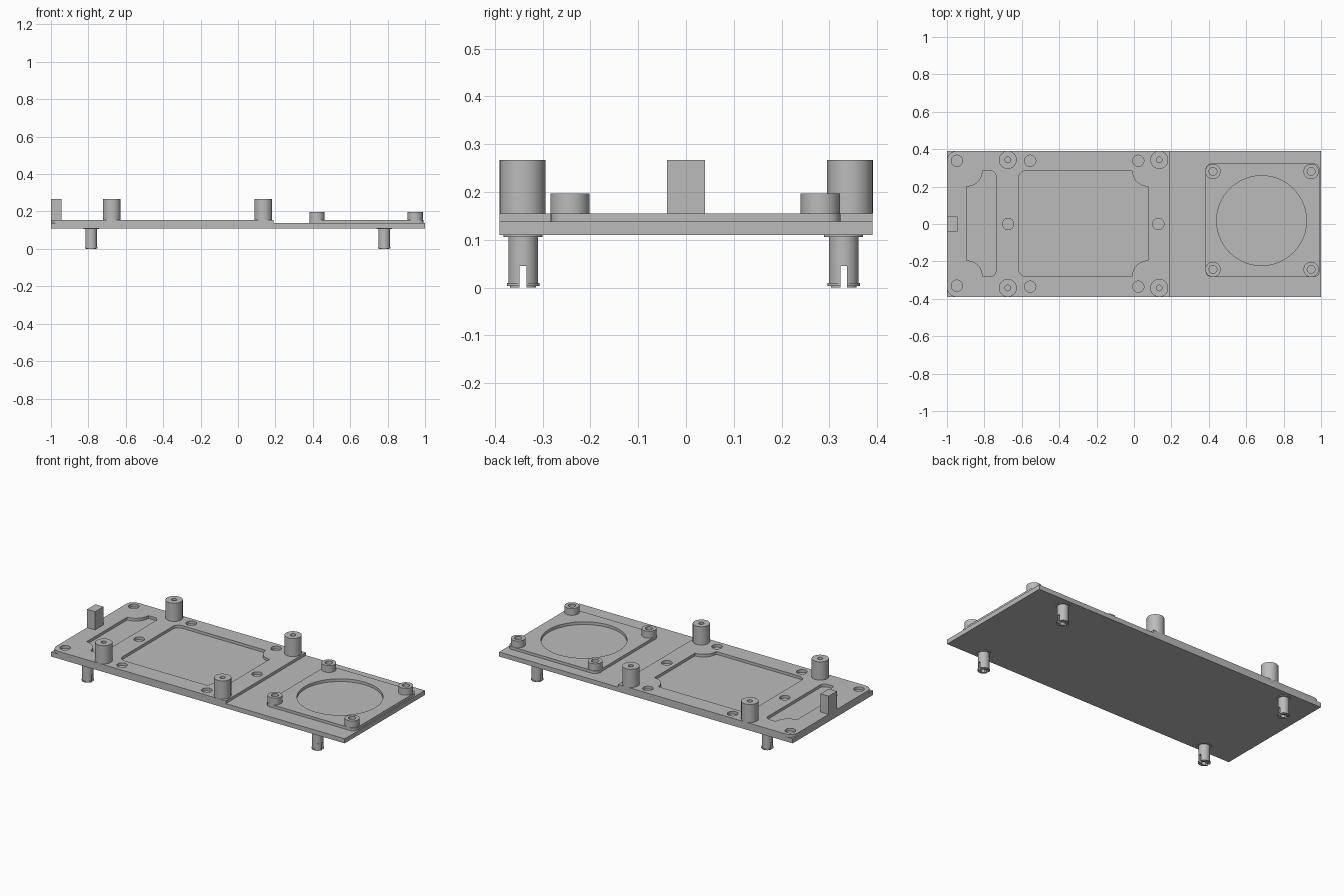
import bpy, bmesh
from math import sin, cos, pi, radians

cube = bpy.data.objects.get("Cube")
if cube:
    bpy.data.objects.remove(cube, do_unlink=True)

grey = bpy.data.materials.new("matte grey")
grey.use_nodes = True
grey.diffuse_color = (0.5, 0.5, 0.5, 1)
grey.node_tree.nodes["Principled BSDF"].inputs["Base Color"].default_value = (0.5, 0.5, 0.5, 1)

BASE_Z, DECK_Z, TOP_Z = 0.11, 0.138, 0.155


def arc(x, y, r, start, end, steps):
    angles = [radians(start + (end - start) * i / steps) for i in range(steps + 1)]
    return [(x + r * cos(a), y + r * sin(a)) for a in angles]


def circle(x, y, r, n=40):
    return arc(x, y, r, 0, 360, n)[:-1]


def panel(x0, x1, y0, y1, radii):
    """Rectangle, corners from lower left anticlockwise: positive radius rounds,
    negative radius scoops the corner out, zero leaves it sharp."""
    pts = []
    corners = [(x0, y0, 1, 1), (x1, y0, -1, 1), (x1, y1, -1, -1), (x0, y1, 1, -1)]
    for i, ((x, y, sx, sy), r) in enumerate(zip(corners, radii)):
        turn = 90 * i
        if r > 0:
            pts += arc(x + sx * r, y + sy * r, r, 180 + turn, 270 + turn, 8)
        elif r < 0:
            pts += arc(x, y, -r, 90 + turn, turn, 12)
        else:
            pts.append((x, y))
    return pts


def extrude(name, outlines, z0, z1):
    """Solid from flat outlines; outlines inside the first become holes."""
    curve = bpy.data.curves.new(name, "CURVE")
    curve.dimensions = "2D"
    curve.fill_mode = "BOTH"
    curve.extrude = (z1 - z0) / 2
    for pts in outlines:
        spline = curve.splines.new("POLY")
        spline.points.add(len(pts) - 1)
        for p, (x, y) in zip(spline.points, pts):
            p.co = (x, y, 0, 1)
        spline.use_cyclic_u = True
    temp = bpy.data.objects.new(name + "_profile", curve)
    bpy.context.collection.objects.link(temp)
    mesh = bpy.data.meshes.new_from_object(
        temp.evaluated_get(bpy.context.evaluated_depsgraph_get()))
    bpy.data.objects.remove(temp, do_unlink=True)
    bm = bmesh.new()
    bm.from_mesh(mesh)
    bmesh.ops.remove_doubles(bm, verts=bm.verts, dist=1e-5)
    bmesh.ops.translate(bm, verts=bm.verts, vec=(0, 0, (z0 + z1) / 2))
    bmesh.ops.recalc_face_normals(bm, faces=bm.faces)
    bm.to_mesh(mesh)
    bm.free()
    mesh.materials.clear()
    mesh.materials.append(grey)
    obj = bpy.data.objects.new(name, mesh)
    bpy.context.collection.objects.link(obj)
    bpy.ops.object.select_all(action="DESELECT")
    obj.select_set(True)
    bpy.context.view_layer.objects.active = obj
    bpy.ops.object.shade_smooth_by_angle(angle=radians(30))
    return obj


# Base plate
extrude("base_plate", [panel(-1, 1, -0.39, 0.39, (0, 0, 0, 0))], BASE_Z, DECK_Z)

# Wide raised deck with two scooped pockets and shallow round recesses
recesses = [(-0.947, 0.338), (-0.947, -0.33), (-0.555, 0.338), (-0.555, -0.335),
            (0.023, 0.338), (0.023, -0.335), (-0.673, 0), (0.13, 0)]
extrude("pocket_deck",
        [panel(-1, 0.19, -0.39, 0.39, (0.05, 0, 0, 0.05)),
         panel(-0.895, -0.738, -0.28, 0.285, (-0.085, 0.03, 0.03, -0.085)),
         panel(-0.617, 0.075, -0.28, 0.285, (0.04, -0.085, -0.085, 0.04))]
        + [circle(x, y, 0.03, 32) for x, y in recesses], DECK_Z, TOP_Z)

# Small raised deck with a large round opening
extrude("round_deck", [panel(0.383, 0.992, -0.283, 0.323, (0.03,) * 4),
                       circle(0.682, 0.018, 0.24, 72)], DECK_Z, TOP_Z)

# Tall hollow posts
for side, x in (("right", -0.675), ("left", 0.135)):
    for end, y in (("front", -0.342), ("back", 0.343)):
        extrude(f"tall_post_{end}_{side}",
                [circle(x, y, 0.048), circle(x, y, 0.015, 24)], TOP_Z, 0.267)

# Short hollow bosses
for side, x in (("right", 0.422), ("left", 0.947)):
    for end, y in (("front", -0.243), ("back", 0.281)):
        extrude(f"short_boss_{end}_{side}",
                [circle(x, y, 0.041), circle(x, y, 0.021, 24)], DECK_Z, 0.197)

# Upright end tab
extrude("end_tab", [panel(-1, -0.945, -0.04, 0.04, (0, 0, 0, 0))], TOP_Z, 0.267)


def prong(x, y, r, bore, half_slot, direction):
    """Half-ring outline beside a slot that runs along x."""
    outer = [(px, max(py, half_slot)) for px, py in arc(0, 0, r, 12, 168, 20)]
    inner = [(px, max(py, half_slot)) for px, py in arc(0, 0, bore, 150, 30, 10)]
    return [(x + px, y + direction * py) for px, py in outer + inner]


# Split snap-in legs with collar and bottom lip
for side, x in (("right", -0.785), ("left", 0.782)):
    for end, y in (("front", -0.341), ("back", 0.33)):
        tag = f"{end}_{side}"
        extrude(f"leg_collar_{tag}", [circle(x, y, 0.041)], 0.106, BASE_Z)
        extrude(f"leg_shaft_{tag}", [circle(x, y, 0.031)], 0.045, 0.106)
        for direction, half in ((-1, "outer"), (1, "inner")):
            for part, r, z0, z1 in (("tip", 0.027, 0, 0.003), ("lip", 0.034, 0.003, 0.01),
                                    ("prong", 0.031, 0.01, 0.045)):
                extrude(f"leg_{part}_{half}_{tag}",
                        [prong(x, y, r, 0.015, 0.007, direction)], z0, z1)
